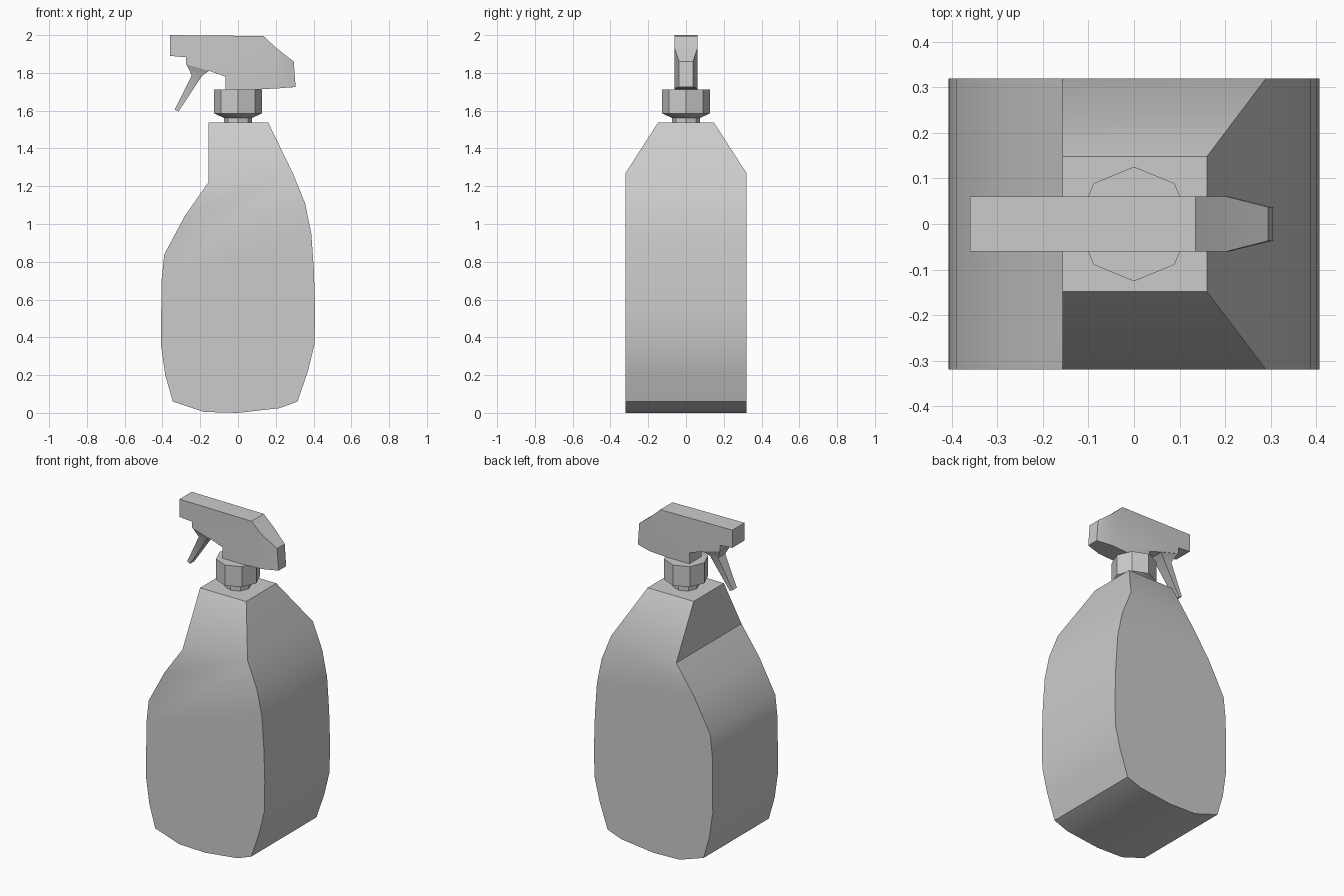
import bpy, bmesh
from math import radians, cos, sin, pi

if "Cube" in bpy.data.objects:
    bpy.data.objects.remove(bpy.data.objects["Cube"])


def finish(name, bm, angle):
    bmesh.ops.recalc_face_normals(bm, faces=bm.faces[:])
    mesh = bpy.data.meshes.new(name)
    bm.to_mesh(mesh)
    bm.free()
    mesh.shade_smooth()
    mesh.set_sharp_from_angle(angle=radians(angle))
    obj = bpy.data.objects.new(name, mesh)
    bpy.context.collection.objects.link(obj)
    return obj


def slab(name, profile, caps, angle=33):
    """Profile points (x, z, half depth) mirrored over y; caps are index loops."""
    bm = bmesh.new()
    front = [bm.verts.new((x, -d, z)) for x, z, d in profile]
    back = [bm.verts.new((x, d, z)) for x, z, d in profile]
    n = len(profile)
    for i in range(n):
        j = (i + 1) % n
        bm.faces.new((front[i], front[j], back[j], back[i]))
    for side in (front, back):
        for loop in caps:
            bm.faces.new([side[i] for i in loop])
    return finish(name, bm, angle)


def turned(name, rings, sides=8, angle=30):
    """Stack of (radius, z) rings, closed at both ends."""
    bm = bmesh.new()
    loops = [[bm.verts.new((r * cos(2 * pi * k / sides), r * sin(2 * pi * k / sides), z))
              for k in range(sides)] for r, z in rings]
    for a, b in zip(loops, loops[1:]):
        for k in range(sides):
            m = (k + 1) % sides
            bm.faces.new((a[k], a[m], b[m], b[k]))
    bm.faces.new(loops[0])
    bm.faces.new(loops[-1])
    return finish(name, bm, angle)


# Bottle: straight-sided lower body with tapered shoulders
D, T = 0.32, 0.148
outline = [(-0.157, 1.22), (-0.28, 1.045), (-0.39, 0.84), (-0.405, 0.70), (-0.408, 0.36),
           (-0.385, 0.20), (-0.345, 0.06), (-0.18, 0.005), (0, 0), (0.22, 0.025),
           (0.315, 0.06), (0.37, 0.22), (0.405, 0.365), (0.408, 0.55), (0.402, 0.75),
           (0.388, 0.95), (0.355, 1.11), (0.29, 1.27)]
n = len(outline)
bottle = [(x, z, D) for x, z in outline] + [(0.16, 1.537, T), (-0.157, 1.537, T)]
slab("bottle", bottle, [range(n), (n - 1, n, n + 1, 0)])

# Neck and octagonal screw collar
turned("neck", [(0.075, 1.52), (0.075, 1.60)])
turned("collar", [(0.07, 1.56), (0.115, 1.58), (0.126, 1.585), (0.126, 1.712)])

# Spray head, narrowing at the rear
W, R = 0.06, 0.037
head = [(-0.36, 2.0, W), (-0.36, 1.89, W), (-0.275, 1.883, W), (-0.275, 1.845, W),
        (-0.15, 1.81, W), (-0.065, 1.78, W), (-0.065, 1.71, W), (0.06, 1.71, W),
        (0.21, 1.718, W), (0.305, 1.725, R), (0.295, 1.86, R), (0.205, 1.93, W),
        (0.135, 1.995, W)]
slab("spray_head", head, [(0, 1, 2, 3, 4, 5, 6, 7, 8, 11, 12), (8, 9, 10, 11)], 30)

# Trigger, flared where it meets the head
trigger = [(-0.275, 1.85, W), (-0.245, 1.787, 0.035), (-0.335, 1.605, 0.02),
           (-0.315, 1.595, 0.02), (-0.19, 1.785, 0.035), (-0.15, 1.813, W)]
slab("trigger", trigger, [(0, 1, 4, 5), (1, 2, 3, 4)], 25)
